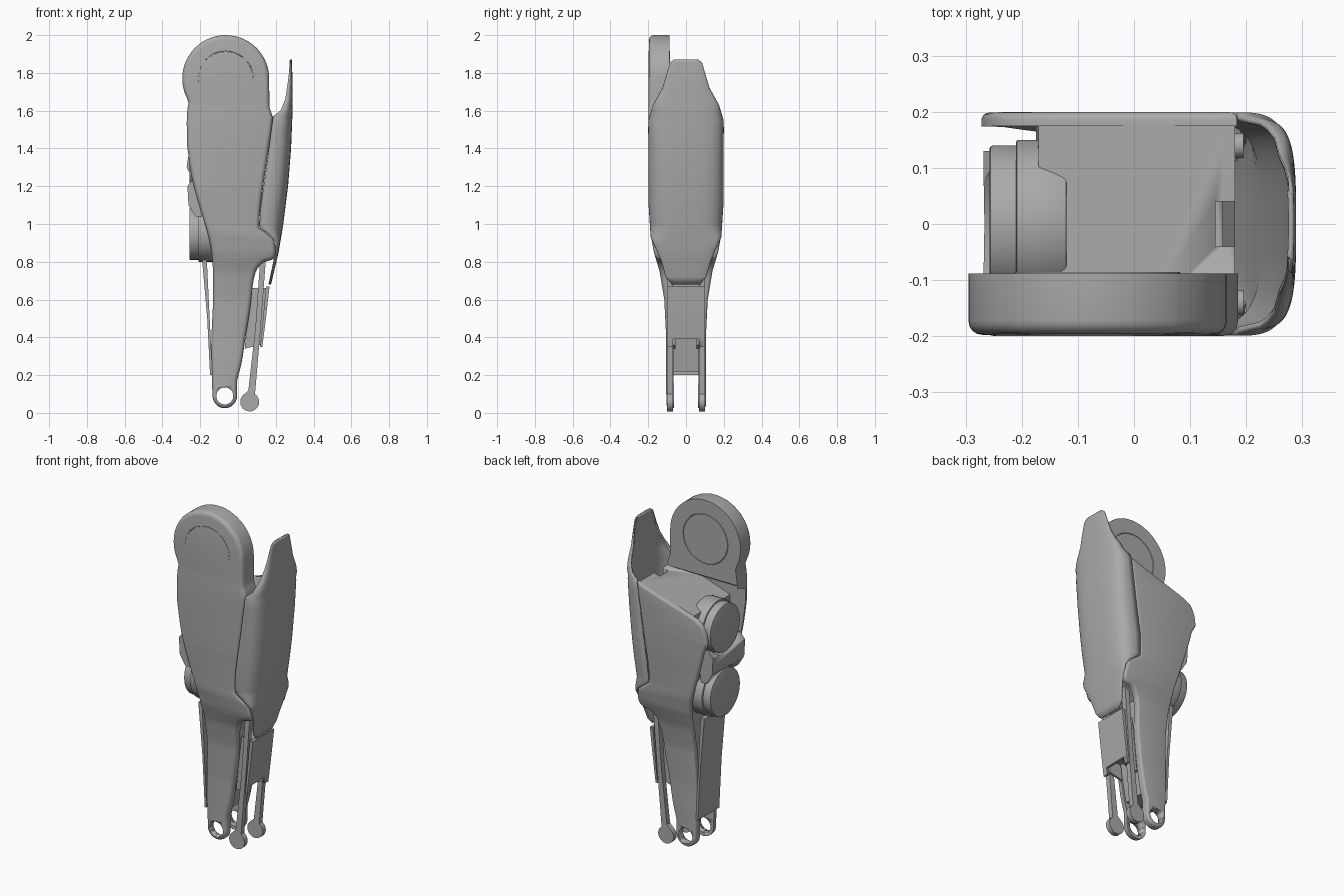
import bpy, bmesh
from math import sin, cos, pi, radians
from mathutils import Matrix, Vector

cube = bpy.data.objects.get("Cube")
if cube:
    bpy.data.objects.remove(cube)

grey = bpy.data.materials.new("plain_grey")
grey.use_nodes = True
grey.diffuse_color = (0.4, 0.4, 0.4, 1)
grey.node_tree.nodes["Principled BSDF"].inputs["Base Color"].default_value = (0.4, 0.4, 0.4, 1)


def finish(name, bm, angle=35):
    bmesh.ops.recalc_face_normals(bm, faces=bm.faces)
    mesh = bpy.data.meshes.new(name)
    bm.to_mesh(mesh)
    bm.free()
    mesh.materials.append(grey)
    ob = bpy.data.objects.new(name, mesh)
    bpy.context.collection.objects.link(ob)
    activate(ob)
    bpy.ops.object.shade_smooth_by_angle(angle=radians(angle))
    return ob


def activate(ob):
    bpy.ops.object.select_all(action='DESELECT')
    ob.select_set(True)
    bpy.context.view_layer.objects.active = ob


def lerp(knots, z):
    """Piecewise value of (z, value) knots with rising z."""
    for (a, va), (b, vb) in zip(knots, knots[1:]):
        if z <= b:
            t = max(0, (z - a) / (b - a))
            return va + (vb - va) * t
    return knots[-1][1]


def smooth(pts, steps=4):
    """Catmull-Rom curve through 2D points."""
    p = [Vector(q) for q in pts]
    p = [p[0]] + p + [p[-1]]
    out = []
    for a, b, c, d in zip(p, p[1:], p[2:], p[3:]):
        for i in range(steps):
            t = i / steps
            out.append(0.5 * (2 * b + (c - a) * t + (2 * a - 5 * b + 4 * c - d) * t * t
                              + (3 * b - a - 3 * c + d) * t ** 3))
    return out + [p[-1]]


def arc(x, z, r, start, end, n=24):
    angles = [radians(start + (end - start) * i / n) for i in range(n + 1)]
    return [Vector((x + r * cos(a), z + r * sin(a))) for a in angles]


def plate(name, outline, outer, inner, bevel=0.0):
    """Extrude an x-z outline; outer(z) and inner(z) give y of its two sides."""
    bm = bmesh.new()
    face = bm.faces.new([bm.verts.new((p[0], 0, p[1])) for p in outline])
    new = bmesh.ops.extrude_face_region(bm, geom=[face])["geom"]
    for v in new:
        if isinstance(v, bmesh.types.BMVert):
            v.co.y = 1
    if bevel:
        bmesh.ops.scale(bm, vec=(1, 0.1, 1), verts=bm.verts)
        rim = [e for e in bm.edges if all(v.co.y > 0.09 for v in e.verts)]
        bmesh.ops.bevel(bm, geom=rim, offset=bevel, segments=4, profile=0.5, affect='EDGES')
    for i in range(1, 41):
        bmesh.ops.bisect_plane(bm, geom=bm.verts[:] + bm.edges[:] + bm.faces[:],
                               plane_co=(0, 0, i * 0.05), plane_no=(0, 0, 1))
    for v in bm.verts:
        o, i = outer(v.co.z), inner(v.co.z)
        if bevel:
            depth = 0.1 - v.co.y
            v.co.y = i if depth > 0.09 else o - depth * (1 if o > 0 else -1)
        else:
            v.co.y = o if v.co.y > 0.5 else i
    return finish(name, bm)


def cylinder(name, centre, r, depth, axis='X', bevel=0.0, sides=40):
    bm = bmesh.new()
    bmesh.ops.create_cone(bm, cap_ends=True, segments=sides, radius1=r, radius2=r, depth=depth)
    if bevel:
        rims = [e for e in bm.edges if abs(e.verts[0].co.z - e.verts[1].co.z) < 1e-5]
        bmesh.ops.bevel(bm, geom=rims, offset=bevel, segments=2, profile=0.5, affect='EDGES')
    rot = Matrix.Rotation(pi / 2, 4, 'Y' if axis == 'X' else 'X')
    bmesh.ops.transform(bm, matrix=Matrix.Translation(centre) @ rot, verts=bm.verts)
    return finish(name, bm)


def box(name, low, high):
    low, high = Vector(low), Vector(high)
    bm = bmesh.new()
    bmesh.ops.create_cube(bm, size=1)
    for v in bm.verts:
        v.co = (low + high) / 2 + v.co * (high - low)
    return finish(name, bm)


def cut(ob, cutter):
    cutter.hide_render = True
    mod = ob.modifiers.new("cut", 'BOOLEAN')
    mod.operation, mod.object, mod.solver = 'DIFFERENCE', cutter, 'EXACT'
    activate(ob)
    bpy.ops.object.modifier_apply(modifier=mod.name)
    bpy.data.objects.remove(cutter)


WIDTH = [(0, .105), (.4, .105), (.6, .115), (.75, .14), (.85, .17), (.95, .188),
         (1.2, .198), (1.5, .2), (2, .195)]
def width(z):
    return lerp(WIDTH, z)

# Front and back walls of the shin, each ending in a ring
left = smooth([(-.135, .09), (-.142, .35), (-.132, .6), (-.135, .8), (-.155, .93),
               (-.2, 1.08), (-.245, 1.25), (-.27, 1.42)])
neck = smooth([(-.27, 1.42), (-.271, 1.57), (-.262, 1.64)])[1:]
disc = arc(-.065, 1.77, .23, 207, 0, 32)
seam = [Vector(p) for p in ((.166, 1.62), (.185, 1.565))]
right = smooth([(.178, 1.5), (.148, 1.3), (.12, 1.1), (.112, .98)]) + smooth(
    [(.19, .92), (.2, .86), (.187, .815), (.125, .79), (.086, .72), (.064, .55),
     (.04, .4), (.02, .27), (-.005, .17)])
ring = arc(-.07, .09, .065, 0, -176, 20)
back_top = smooth([(-.272, 1.3), (-.255, 1.38), (-.2, 1.435), (0, 1.5), (.184, 1.56)])
low_left = [p for p in left if p.y < 1.27]

front = plate("front_wall", left + neck + disc + seam + right + ring,
              lambda z: -width(z),
              lambda z: -.088 if z > 1.5 else -width(z) + lerp([(0, .042), (.6, .035), (1, .03)], z),
              .024)
back = plate("back_wall", low_left + back_top + right + ring,
             width, lambda z: width(z) - lerp([(0, .042), (.6, .035), (1, .025)], z), .014)
for wall in (front, back):
    cut(wall, cylinder("hole_cutter", (-.07, 0, .09), .045, 1, 'Y'))

# Solid core between the walls, with a notch in its top
core = plate("shin_core", [(-.17, 1.44), (0, 1.498), (.18, 1.555), (.145, 1.3), (.108, .98),
                           (.18, .9), (.17, .83), (.07, .76), (.05, .5), (.0, .22),
                           (-.1, .22), (-.12, .8), (-.15, .95), (-.175, 1.1)],
             lambda z: width(z) - .02, lambda z: .02 - width(z))
cut(core, box("notch_cutter", (.145, -.04, 1.4), (.25, .04, 1.7)))

# Fine raised rings on the round head
for y in (-.195, -.088):
    bpy.ops.mesh.primitive_torus_add(major_segments=48, minor_segments=6, major_radius=.145,
                                     minor_radius=.003, location=(-.065, y, 1.77),
                                     rotation=(pi / 2, 0, 0))
    bpy.context.object.name = "head_ring"
    bpy.context.object.data.materials.append(grey)

# Curved calf shell, lofted from rounded U sections
OUTER = [(.68, .175), (.85, .215), (1, .24), (1.2, .265), (1.4, .281), (1.6, .289), (1.75, .289), (1.87, .285)]
EDGE = [(.68, .165), (.82, .192), (.9, .2), (.93, .18), (.98, .113), (1.1, .121), (1.3, .15),
        (1.57, .186), (1.6, .225), (1.66, .25), (1.78, .268), (1.87, .276)]
HALF = [(.68, .075), (.72, .108), (.8, .13), (.85, .15), (.93, .187), (1.1, .198), (1.55, .199),
        (1.63, .175), (1.72, .125), (1.82, .095), (1.855, .085), (1.87, .065)]
bm = bmesh.new()
levels = sorted({round(z, 3) for k in (OUTER, EDGE, HALF) for z, _ in k} | {.76, .88, 1.5, 1.69})
rows = []
for z in levels:
    xo, xe, w = lerp(OUTER, z), lerp(EDGE, z), lerp(HALF, z)
    row = []
    for i in range(33):
        a = pi * (i / 32 - .5)
        s = sin(a)
        row.append(bm.verts.new((xe + (xo - xe) * max(cos(a), 0) ** .6,
                                 w * abs(s) ** .6 * (1 if s > 0 else -1), z)))
    rows.append(row)
for a, b in zip(rows, rows[1:]):
    for i in range(32):
        bm.faces.new((a[i], a[i + 1], b[i + 1], b[i]))
shell = finish("calf_shell", bm, 50)
solid = shell.modifiers.new("thickness", 'SOLIDIFY')
solid.thickness, solid.offset = .01, -1 if shell.data.polygons[0].normal.x > 0 else 1

# Motors set into the open side
for name, z in (("upper_motor", 1.33), ("lower_motor", .95)):
    cylinder(name, (-.195, 0, z), .14, .125, 'X', .006)
    cylinder(name + "_collar", (-.165, 0, z), .15, .09, 'X', .004)

# Cover between the motors and the guard under them
mid = plate("motor_cover", [(-.225, 1.04), (-.19, 1.04), (-.16, 1.22), (-.235, 1.24), (-.268, 1.2), (-.262, 1.1)],
            lambda z: .13, lambda z: -.17)
cut(mid, cylinder("motor_cutter", (-.3, 0, .95), .15, .4))
cut(mid, cylinder("motor_cutter", (-.3, 0, 1.33), .15, .4))
plate("shin_guard", [(-.148, .2), (-.135, .2), (-.15, .5), (-.165, .81), (-.19, .81), (-.163, .5)],
      lambda z: .1, lambda z: -.1)

# Paired linkage: rods with round feet, side flanges and shell pegs
for s in (-1, 1):
    rod = [(.09, .1), (.12, .45), (.148, .82), (.118, .82), (.092, .45), (.055, .12)]
    foot = arc(.062, .058, .05, 125, 415, 24)
    plate("link_rod", foot + rod[:3] + rod[3:], lambda z: s * .1, lambda z: s * .07)
    plate("link_flange", [(.035, .34), (.12, .36), (.155, .66), (.07, .66)],
          lambda z: s * .068, lambda z: s * .055)
    cylinder("shell_peg", (.175, s * .14, 1.45), .022, .04)

# Rear link cover with a notched lower edge
cover = plate("link_cover", [(.117, .35), (.129, .35), (.15, .52), (.167, .67), (.148, .67), (.132, .5)],
              lambda z: .1, lambda z: -.1)
cut(cover, box("slot_cutter", (0, -.07, .3), (.3, .07, .39)))
for z in (.44, .64):
    box("link_crossbar", (.05, -.06, z - .01), (.11 + (z - .4) * .11, .06, z + .01))
